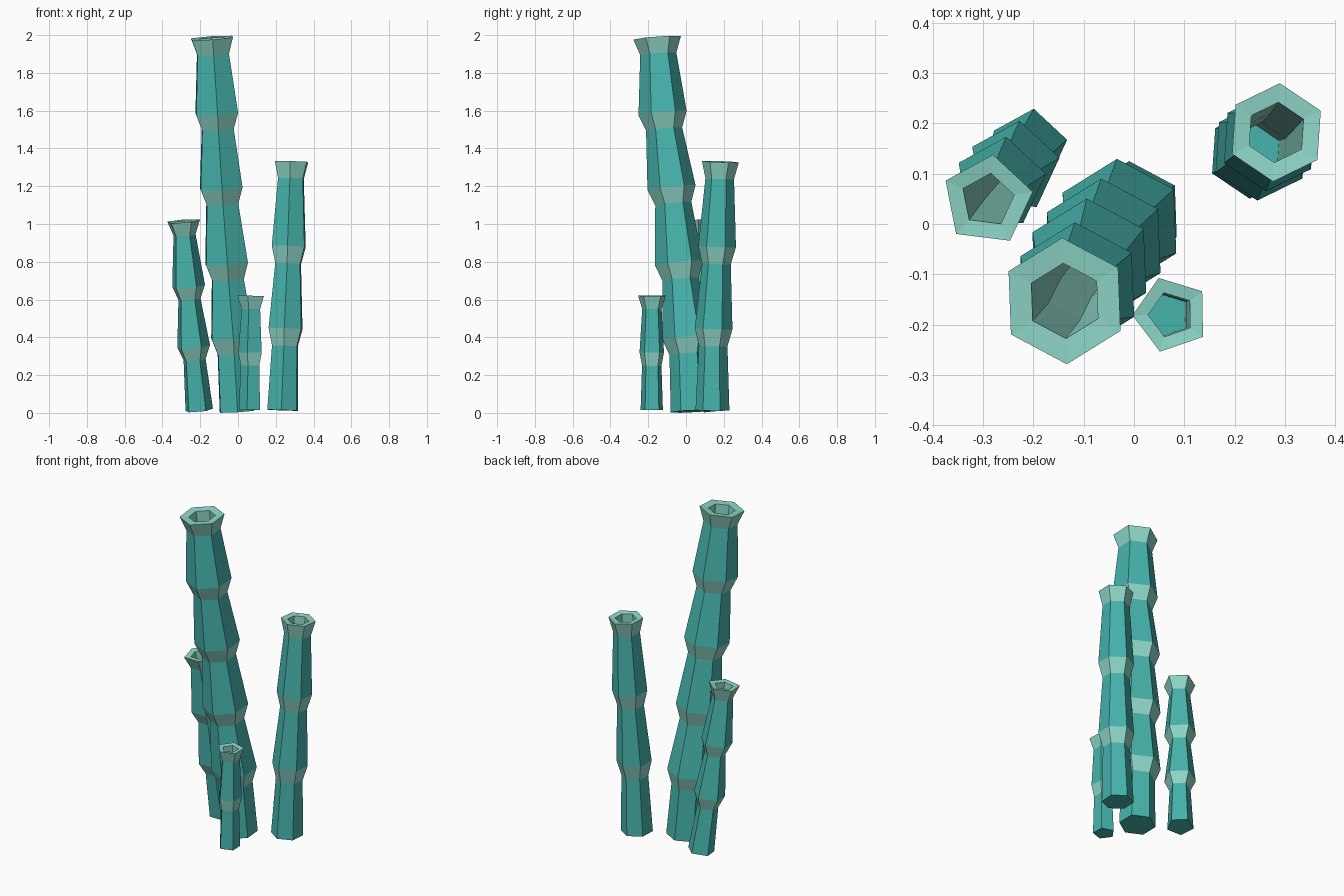
import bpy, bmesh, math
from mathutils import Vector

if "Cube" in bpy.data.objects:
    bpy.data.objects.remove(bpy.data.objects["Cube"])


def material(name, color):
    m = bpy.data.materials.new(name)
    m.diffuse_color = (*color, 1)
    m.use_nodes = True
    m.node_tree.nodes["Principled BSDF"].inputs["Base Color"].default_value = m.diffuse_color
    return m


TEAL = material("teal", (0.062, 0.455, 0.415))
PALE = material("pale teal", (0.27, 0.67, 0.57))
UP = Vector((0, 0, 1))


def stalk(name, sides, turn, path, radii, band, lip):
    """path: base, each joint, rim centre; radii: base, narrow, wide, rim, bore."""
    pts = [Vector(p) for p in path]
    base_r, narrow, wide, rim_r, bore = radii
    bm = bmesh.new()

    def ring(centre, axis, r):
        q = UP.rotation_difference(axis)
        verts = []
        for i in range(sides):
            a = math.radians(turn) + math.tau * i / sides
            offset = Vector((math.cos(a), math.sin(a), 0)) * r
            verts.append(bm.verts.new(centre + q @ offset))
        return verts

    def bridge(a, b, mat):
        for i in range(sides):
            j = (i + 1) % sides
            bm.faces.new((a[i], a[j], b[j], b[i])).material_index = mat

    # outer wall: long tapering segments with flared pale joints
    axes = [(pts[min(i + 1, len(pts) - 1)] - pts[max(i - 1, 0)]).normalized()
            for i in range(len(pts))]
    rings = [ring(pts[0], axes[0], base_r)]
    for p, ax in zip(pts[1:-1], axes[1:-1]):
        rings.append(ring(p - ax * band, ax, narrow))
        rings.append(ring(p + ax * band, ax, wide))
    rings.append(ring(pts[-1] - axes[-1] * lip, axes[-1], narrow))
    rings.append(ring(pts[-1], axes[-1], rim_r))
    for i in range(len(rings) - 1):
        bridge(rings[i], rings[i + 1], i % 2)
    bm.faces.new(rings[0][::-1])

    # rim and hollow bore down to a floor just above the base
    inner = [ring(pts[-1] - axes[-1] * 0.004, axes[-1], bore)]
    for p, ax in zip(pts[-2:0:-1], axes[-2:0:-1]):
        inner.append(ring(p, ax, bore * 0.95))
    inner.append(ring(pts[0] + axes[0] * 0.02, axes[0], bore * 0.95))
    previous = rings[-1]
    for r in inner:
        bridge(previous, r, 1)
        previous = r
    bm.faces.new(previous)

    mesh = bpy.data.meshes.new(name)
    bm.to_mesh(mesh)
    bm.free()
    mesh.materials.append(TEAL)
    mesh.materials.append(PALE)
    bpy.context.collection.objects.link(bpy.data.objects.new(name, mesh))


stalk("tall_stalk", 6, 92,
      [(-0.006, 0.022, 0.008), (-0.026, 0.005, 0.355), (-0.057, -0.033, 0.75),
       (-0.086, -0.072, 1.15), (-0.11, -0.12, 1.545), (-0.138, -0.153, 1.985)],
      (0.103, 0.096, 0.128, 0.126, 0.075), 0.043, 0.085)

stalk("right_stalk", 6, 86,
      [(0.236, 0.14, 0.014), (0.25, 0.145, 0.4), (0.267, 0.163, 0.835),
       (0.283, 0.182, 1.33)],
      (0.09, 0.076, 0.1, 0.098, 0.06), 0.046, 0.09)

stalk("left_stalk", 5, 83,
      [(-0.208, 0.153, 0.014), (-0.235, 0.118, 0.315), (-0.262, 0.086, 0.635),
       (-0.291, 0.047, 1.015)],
      (0.077, 0.062, 0.092, 0.092, 0.054), 0.035, 0.075)

stalk("small_stalk", 5, 37,
      [(0.066, -0.181, 0.016), (0.069, -0.181, 0.285), (0.074, -0.18, 0.62)],
      (0.062, 0.054, 0.068, 0.077, 0.046), 0.035, 0.07)
